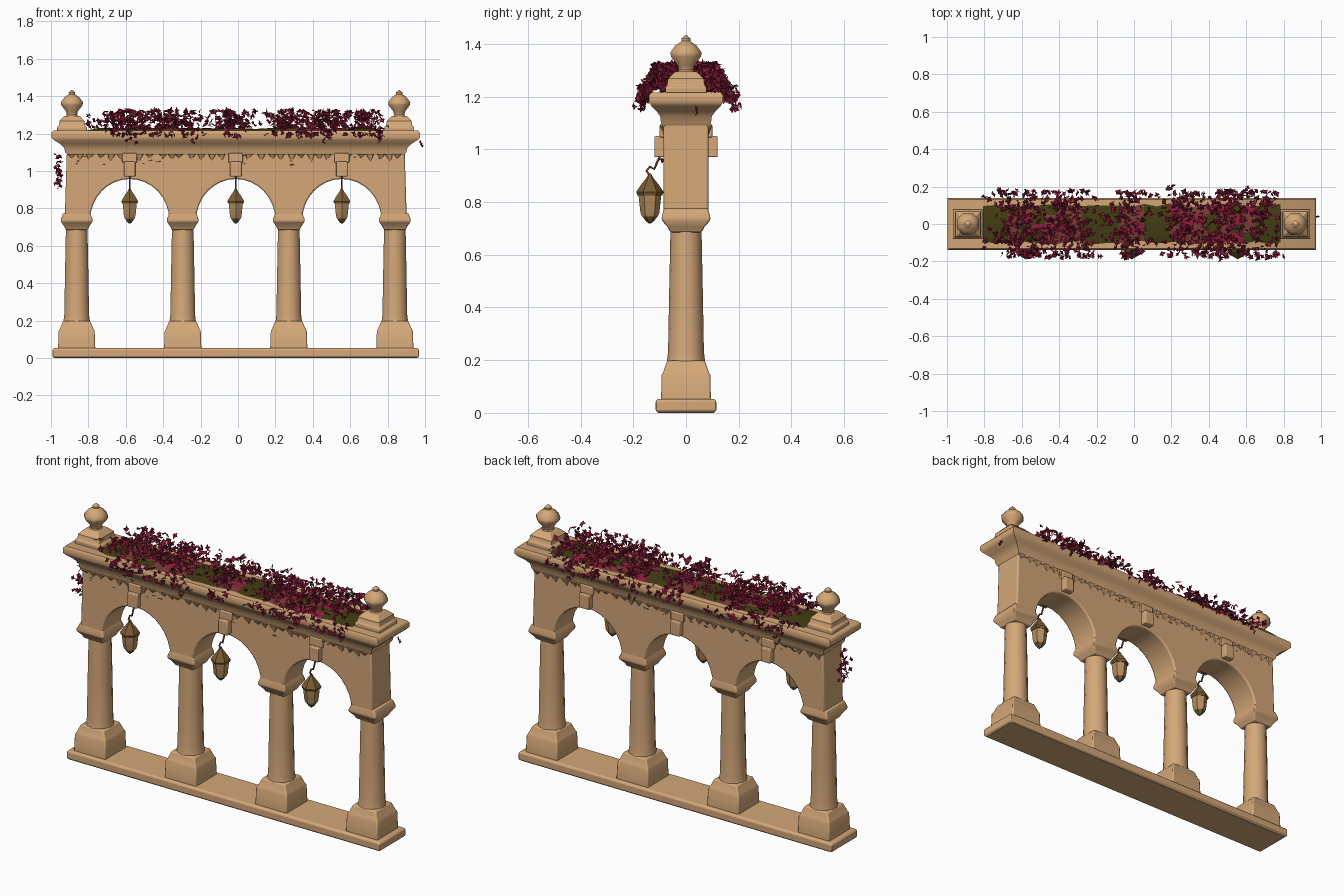
import bpy, bmesh, math, random
from mathutils import Vector, Matrix, Euler

random.seed(7)
cube = bpy.data.objects.get("Cube")
if cube:
    bpy.data.objects.remove(cube, do_unlink=True)


def material(name, r, g, b):
    m = bpy.data.materials.new(name)
    m.use_nodes = True
    m.diffuse_color = (r, g, b, 1)
    node = next(n for n in m.node_tree.nodes if n.type == "BSDF_PRINCIPLED")
    node.inputs["Base Color"].default_value = (r, g, b, 1)
    node.inputs["Roughness"].default_value = 0.9
    return m


stone = material("sandstone", 0.66, 0.39, 0.19)
crimson = material("crimson leaf", 0.28, 0.014, 0.045)
wine = material("dark wine leaf", 0.14, 0.008, 0.025)
olive = material("olive soil", 0.055, 0.045, 0.006)
rust = material("rusty soil", 0.19, 0.045, 0.035)
metal = material("lantern bronze", 0.2, 0.11, 0.035)
pane = material("lantern amber", 0.48, 0.28, 0.12)
grime = material("brown grime", 0.1, 0.045, 0.015)

MID = -0.012       # centre of the arcade along x
STEP = 0.567       # spacing of the columns
ARCHES = [MID + STEP * i for i in (-1, 0, 1)]
COLUMNS = [MID + STEP * i for i in (-1.5, -0.5, 0.5, 1.5)]


def finish(name, bm, mats, bevel=0.0, angle=35):
    bmesh.ops.recalc_face_normals(bm, faces=bm.faces)
    me = bpy.data.meshes.new(name)
    bm.to_mesh(me)
    bm.free()
    for m in mats:
        me.materials.append(m)
    me.shade_smooth()
    me.set_sharp_from_angle(angle=math.radians(angle))
    ob = bpy.data.objects.new(name, me)
    bpy.context.collection.objects.link(ob)
    if bevel:
        mod = ob.modifiers.new("soft edges", "BEVEL")
        mod.width = bevel
        mod.segments = 2
        mod.limit_method = "ANGLE"
        mod.angle_limit = math.radians(40)
    return ob


def stack(name, rings, sides, mat, x=0, y=0, bevel=0.0, angle=35):
    """Loft rings of (half x, half y, z); four sides give a box section."""
    bm = bmesh.new()
    k = 1 / math.cos(math.pi / sides) if sides == 4 else 1
    loops = []
    for hx, hy, z in rings:
        turns = [2 * math.pi * (i + 0.5) / sides for i in range(sides)]
        loops.append([bm.verts.new((x + hx * k * math.cos(a), y + hy * k * math.sin(a), z))
                      for a in turns])
    for low, high in zip(loops, loops[1:]):
        for i in range(sides):
            j = (i + 1) % sides
            bm.faces.new((low[i], low[j], high[j], high[i]))
    bm.faces.new(loops[0][::-1])
    bm.faces.new(loops[-1])
    return finish(name, bm, [mat], bevel, angle)


def lathe(name, profile, sides, mat, x=0, y=0, angle=35):
    return stack(name, [(r, r, z) for r, z in profile], sides, mat, x, y, 0, angle)


def block(name, x, y, z, hx, hy, hz, mat, bevel=0.0):
    return stack(name, [(hx, hy, z - hz), (hx, hy, z + hz)], 4, mat, x, y, bevel)


# Base slab and columns
stack("base_slab", [(0.97, 0.105, 0), (0.98, 0.115, 0.008), (0.98, 0.115, 0.045),
                    (0.972, 0.108, 0.053)], 4, stone, MID, bevel=0.004)
for i, x in enumerate(COLUMNS, 1):
    stack(f"column_plinth_{i}", [(0.1, 0.095, 0.04), (0.096, 0.092, 0.145), (0.09, 0.086, 0.155),
                                 (0.072, 0.072, 0.198)], 4, stone, x, bevel=0.006)
    lathe(f"column_shaft_{i}", [(0.078, 0.16), (0.072, 0.2), (0.068, 0.23), (0.064, 0.45),
                                (0.059, 0.695)], 14, stone, x)
    stack(f"column_capital_{i}", [(0.058, 0.06, 0.685), (0.068, 0.07, 0.705), (0.085, 0.092, 0.73),
                                  (0.085, 0.092, 0.742), (0.072, 0.084, 0.775)],
          4, stone, x, bevel=0.006)

# Arcade wall: one outline with three arches, pushed through the depth
SPRING, RISE, HALF, DEPTH = 0.735, 0.222, 0.212, 0.085
outline = [(COLUMNS[0] - 0.064, SPRING)]
for cx in ARCHES:
    for s in range(17):
        a = math.pi * (1 - s / 16)
        outline.append((cx + HALF * math.cos(a), SPRING + RISE * math.sin(a)))
outline += [(COLUMNS[-1] + 0.064, SPRING), (COLUMNS[-1] + 0.052, 1.12), (COLUMNS[0] - 0.052, 1.12)]
bm = bmesh.new()
face = bm.faces.new([bm.verts.new((x, -DEPTH, z)) for x, z in outline])
pushed = bmesh.ops.extrude_face_region(bm, geom=[face])["geom"]
bmesh.ops.translate(bm, vec=(0, 2 * DEPTH, 0),
                    verts=[v for v in pushed if isinstance(v, bmesh.types.BMVert)])
finish("arcade_wall", bm, [stone], 0.008)

# Cornice
stack("cornice", [(0.9, 0.088, 1.085), (0.912, 0.095, 1.1), (0.918, 0.098, 1.125),
                  (0.94, 0.112, 1.145), (0.972, 0.132, 1.165), (0.985, 0.14, 1.178),
                  (0.985, 0.14, 1.205), (0.975, 0.132, 1.216)], 4, stone, MID, angle=50)

# Keystones, frieze carving and grime on both faces
for side, word in ((-1, "front"), (1, "back")):
    for i, x in enumerate(ARCHES, 1):
        block(f"{word}_keystone_{i}", x, side * 0.098, 1.01, 0.03, 0.022, 0.04, stone, 0.005)
        block(f"{word}_corbel_{i}", x, side * 0.088, 1.07, 0.04, 0.012, 0.025, stone, 0.005)
    bm = bmesh.new()
    for n in range(34):
        x = MID + (n - 16.5) * 0.053 + random.uniform(-0.012, 0.012)
        drop = random.uniform(0.015, 0.04)
        tip = [bm.verts.new((x + dx, side * y, z)) for dx, y, z in (
            (-0.022, 0.084, 1.09), (0.022, 0.084, 1.09), (0.018, 0.1, 1.09), (-0.018, 0.1, 1.09),
            (random.uniform(-0.01, 0.01), 0.084, 1.085 - drop))]
        bm.faces.new(tip[:4])
        for a in range(4):
            bm.faces.new((tip[a], tip[(a + 1) % 4], tip[4]))
    finish(f"{word}_frieze_carving", bm, [stone])
    bm = bmesh.new()
    for n in range(16):
        x, z = MID + random.uniform(-0.85, 0.85), random.uniform(1.03, 1.085)
        w, h = random.uniform(0.006, 0.018), random.uniform(0.003, 0.008)
        bm.faces.new([bm.verts.new((x + w * math.cos(a), side * 0.087, z + h * math.sin(a)))
                      for a in (0, 1.3, 2.9, 4.4)])
    finish(f"{word}_grime", bm, [grime])

# Corner pedestals with finials
for word, x in (("right", -0.888), ("left", 0.862)):
    stack(f"{word}_pedestal", [(0.08, 0.078, 1.21), (0.08, 0.078, 1.235), (0.07, 0.072, 1.242),
                               (0.066, 0.068, 1.268), (0.04, 0.04, 1.295)],
          4, stone, x, bevel=0.004)
    lathe(f"{word}_finial", [(0.042, 1.285), (0.03, 1.3), (0.034, 1.318), (0.062, 1.352),
                             (0.064, 1.368), (0.042, 1.395), (0.018, 1.41), (0.019, 1.42),
                             (0.003, 1.433)], 8, stone, x, angle=45)

# Hanging lanterns
for i, x in enumerate(ARCHES, 1):
    y = -0.137
    lathe(f"lantern_tip_{i}", [(0.003, 0.718), (0.016, 0.728), (0.03, 0.747)], 6, metal, x, y)
    lathe(f"lantern_glass_{i}", [(0.03, 0.745), (0.036, 0.76), (0.044, 0.832)], 6, pane, x, y)
    lathe(f"lantern_cap_{i}", [(0.047, 0.825), (0.052, 0.838), (0.032, 0.868), (0.014, 0.89),
                               (0.004, 0.908)], 6, metal, x, y)
    cu = bpy.data.curves.new(f"lantern_hook_{i}", "CURVE")
    cu.dimensions = "3D"
    cu.bevel_depth = 0.005
    cu.bevel_resolution = 1
    path = [(-0.137, 0.9), (-0.15, 0.918), (-0.137, 0.934), (-0.12, 0.925), (-0.112, 0.945),
            (-0.098, 0.975)]
    sp = cu.splines.new("POLY")
    sp.points.add(len(path) - 1)
    for p, (py, pz) in zip(sp.points, path):
        p.co = (x, py, pz, 1)
    cu.materials.append(grime)
    hook = bpy.data.objects.new(f"lantern_hook_{i}", cu)
    bpy.context.collection.objects.link(hook)

# Planting bed, with soil colours in patches along its length
bm = bmesh.new()
bmesh.ops.create_grid(bm, x_segments=24, y_segments=4, size=1)
for v in bm.verts:
    edge = abs(v.co.y) > 0.9 or abs(v.co.x) > 0.99
    v.co = (MID + v.co.x * 0.795, v.co.y * random.uniform(0.09, 0.11),
            1.217 if edge else random.uniform(1.222, 1.232))
for f in bm.faces:
    x = f.calc_center_median().x
    bare = min(abs(x - c) for c in (-0.74, -0.17, 0.13, 0.7)) < 0.08
    f.material_index = 0 if bare else random.choice((0, 1, 1, 2))
finish("planting_bed", bm, [olive, rust, crimson])


def leaf(bm, pos, size, tilt):
    """A lobed, creased leaf: a fan around a raised middle."""
    turn = Euler((random.gauss(0, tilt), random.gauss(0, tilt), random.uniform(0, 6.28)))
    frame = Matrix.Translation(pos) @ turn.to_matrix().to_4x4()
    mid = bm.verts.new(frame @ Vector((0, 0, size * 0.25)))
    rim = []
    for i in range(8):
        r = size * (random.uniform(0.85, 1.15) if i % 2 == 0 else 0.55)
        a = math.pi * i / 4
        rim.append(bm.verts.new(frame @ Vector((r * math.cos(a), 0.8 * r * math.sin(a),
                                                random.uniform(-0.3, 0.3) * size))))
    shade = 1 if random.random() < 0.22 else 0
    for i in range(8):
        bm.faces.new((mid, rim[i], rim[(i + 1) % 8])).material_index = shade


# Leaf clumps (centre, spread, count), domed over the bed and drooping at the rims
bm = bmesh.new()
clumps = [(-0.62, 0.1, 210), (-0.36, 0.11, 230), (-0.03, 0.08, 150), (0.27, 0.085, 170),
          (0.47, 0.1, 200), (0.67, 0.07, 120)]
for cx, spread, count in clumps:
    for n in range(count):
        x = max(-0.8, min(0.77, random.gauss(cx, spread * 0.75)))
        y = random.uniform(-0.18, 0.18)
        top = 1.325 - 2.2 * max(0, abs(y) - 0.12)
        low = 1.225 if abs(y) < 0.14 else 1.185
        leaf(bm, (x, y, random.uniform(low, top)), random.uniform(0.014, 0.026), 0.7)
# Sprigs trailing over the cornice
for x, y in ((-0.24, -0.165), (0.46, -0.17), (0.76, -0.17), (-0.58, -0.165), (0.2, 0.18),
             (-0.7, 0.18), (0.6, 0.18)):
    for n in range(9):
        leaf(bm, (x + random.gauss(0, 0.015), y + random.gauss(0, 0.012), 1.24 - 0.011 * n),
             0.016, 1.0)
finish("leaf_clumps", bm, [crimson, wine], angle=20)

# Vine on the right end wall and a stray sprig on the left
bm = bmesh.new()
for n in range(34):
    z = random.uniform(0.91, 1.09)
    leaf(bm, (-0.96 + random.gauss(0, 0.008), -0.04 + random.gauss(0, 0.02), z), 0.016, 1.2)
for n in range(3):
    leaf(bm, (0.975 + 0.005 * n, 0.04, 1.155 - 0.01 * n), 0.012, 1.0)
finish("end_vines", bm, [crimson, wine], angle=20)
